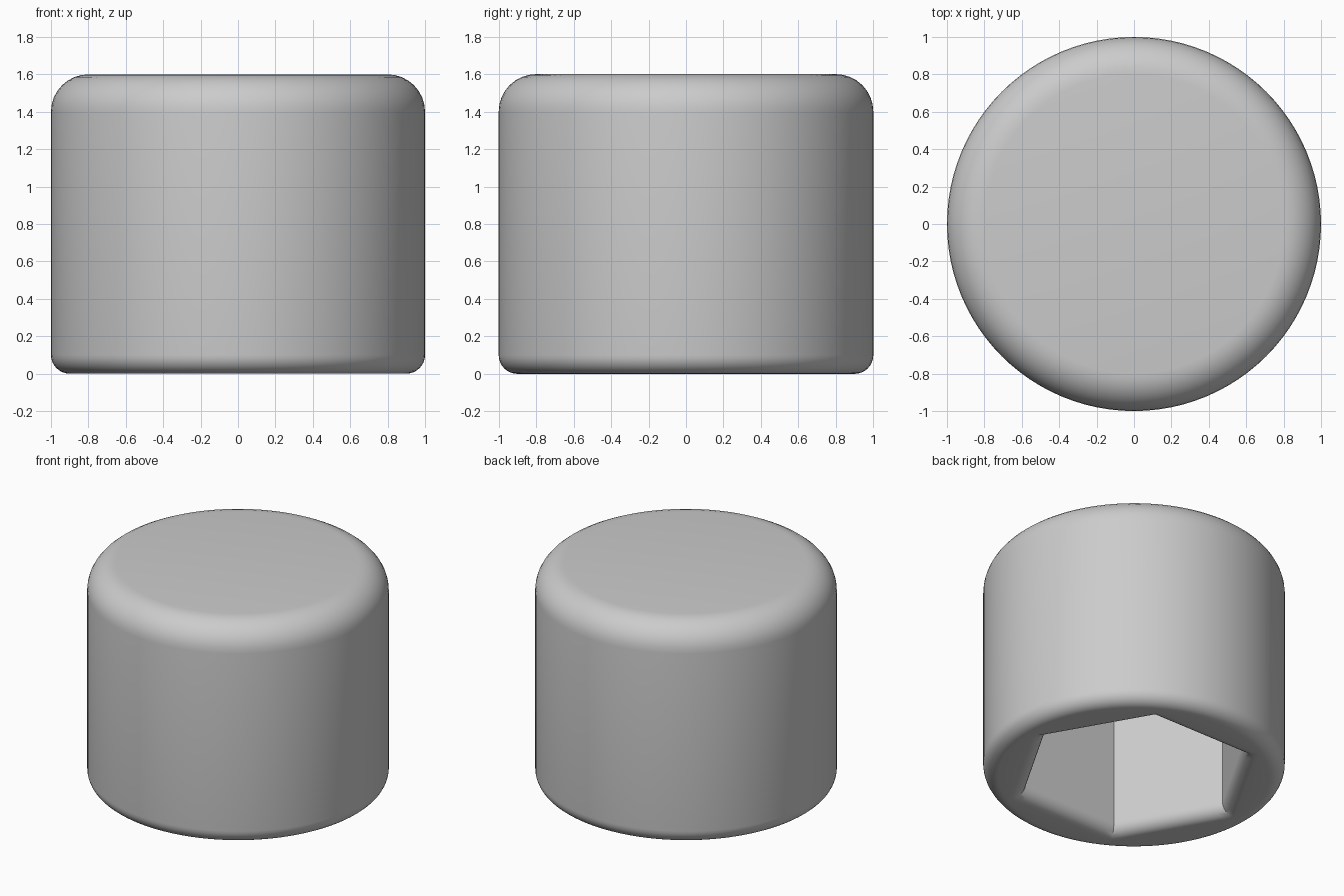
import bpy
import bmesh
from math import sin, cos, pi, radians

cube = bpy.data.objects.get("Cube")
if cube:
    bpy.data.objects.remove(cube, do_unlink=True)

SEGMENTS = 96
STEPS = 8
HEIGHT = 1.6
TOP_FILLET, BASE_FILLET, MOUTH_FILLET = 0.2, 0.1, 0.09
SOCKET_RADIUS, SOCKET_DEPTH = 0.765, 1.2
APOTHEM = SOCKET_RADIUS * cos(pi / 6)


def arc(cr, cz, r, start, end):
    """Quarter-round profile points as (radius, height)."""
    angles = [radians(start + (end - start) * i / STEPS) for i in range(STEPS + 1)]
    return [(cr + r * cos(a), cz + r * sin(a)) for a in angles]


def ring(bm, size, z, hexagonal):
    """Closed loop of vertices, round or six-sided (corners on the x axis)."""
    verts = []
    for i in range(SEGMENTS):
        a = 2 * pi * i / SEGMENTS
        r = size / cos(a % (pi / 3) - pi / 6) if hexagonal else size
        verts.append(bm.verts.new((r * cos(a), r * sin(a), z)))
    return verts


bm = bmesh.new()

# Outer shell, from the top rim down to the base
outer = arc(1 - TOP_FILLET, HEIGHT - TOP_FILLET, TOP_FILLET, 90, 0)
outer += arc(1 - BASE_FILLET, BASE_FILLET, BASE_FILLET, 0, -90)
# Hexagonal socket, from its rounded mouth up to its flat end
inner = arc(APOTHEM + MOUTH_FILLET, MOUTH_FILLET, MOUTH_FILLET, 270, 180)
inner.append((APOTHEM, SOCKET_DEPTH))

rings = [ring(bm, r, z, False) for r, z in outer]
rings += [ring(bm, r, z, True) for r, z in inner]
for a, b in zip(rings, rings[1:]):
    for i in range(SEGMENTS):
        j = (i + 1) % SEGMENTS
        bm.faces.new((a[i], b[i], b[j], a[j]))
bm.faces.new(rings[0])
bm.faces.new(rings[-1])
bmesh.ops.recalc_face_normals(bm, faces=bm.faces)

mesh = bpy.data.meshes.new("hex_socket_cap")
bm.to_mesh(mesh)
bm.free()
cap = bpy.data.objects.new("hex_socket_cap", mesh)
bpy.context.collection.objects.link(cap)

# Plain grey material
grey = bpy.data.materials.new("light_grey")
grey.use_nodes = True
colour = (0.6, 0.6, 0.6, 1)
grey.diffuse_color = colour
for node in grey.node_tree.nodes:
    if node.type == "BSDF_PRINCIPLED":
        node.inputs["Base Color"].default_value = colour
mesh.materials.append(grey)

bpy.ops.object.select_all(action="DESELECT")
cap.select_set(True)
bpy.context.view_layer.objects.active = cap
bpy.ops.object.shade_smooth_by_angle(angle=radians(30))
